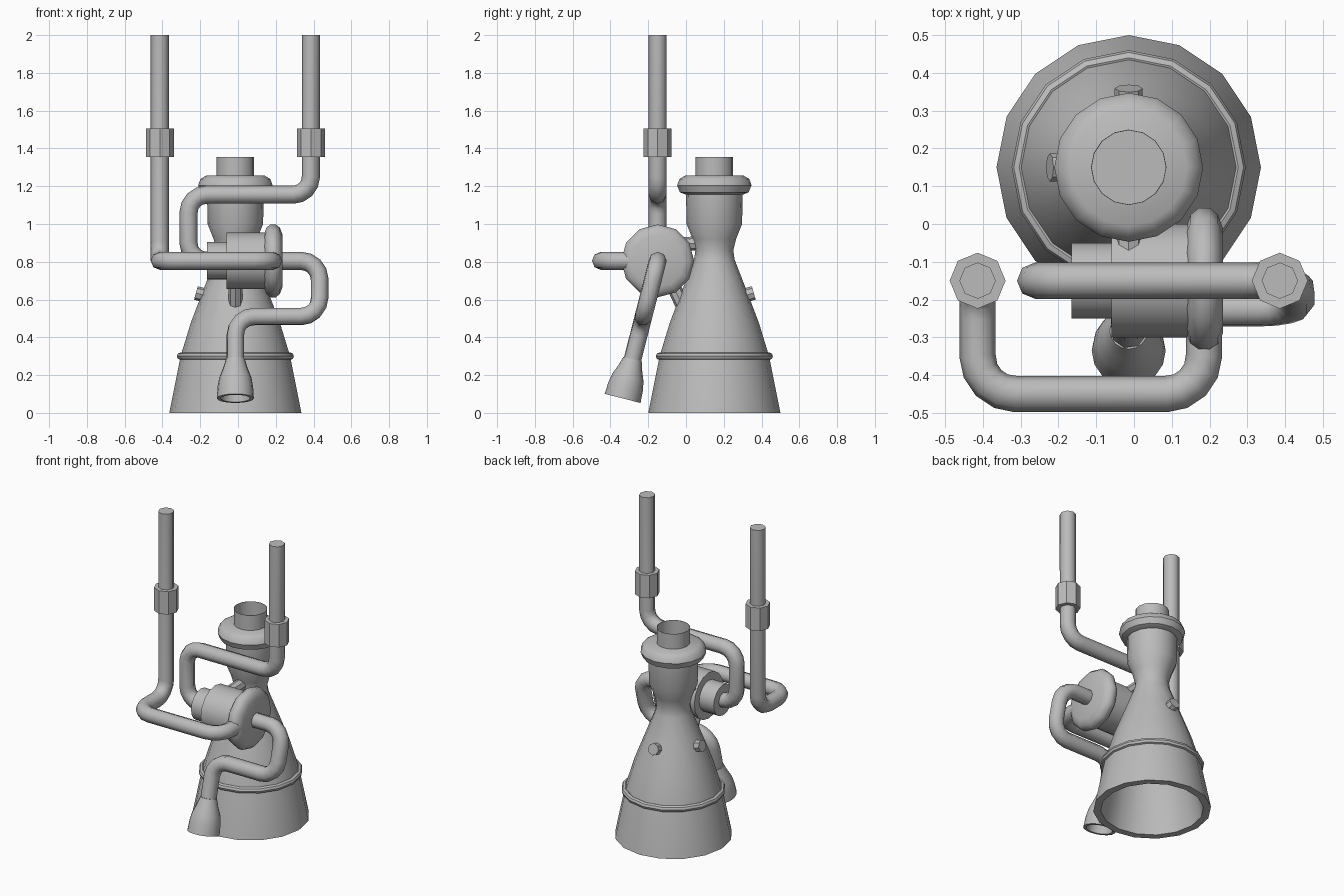
import bpy, bmesh, math
from mathutils import Vector

cube = bpy.data.objects.get("Cube")
if cube:
    bpy.data.objects.remove(cube, do_unlink=True)

# One bare metal colour for everything
metal = bpy.data.materials.new("grey_metal")
metal.use_nodes = True
GREY = (0.5, 0.5, 0.5, 1)
metal.diffuse_color = GREY
metal.node_tree.nodes["Principled BSDF"].inputs["Base Color"].default_value = GREY


def finish(obj, angle=40):
    """Select, assign the metal and smooth shallow edges."""
    bpy.ops.object.select_all(action='DESELECT')
    obj.select_set(True)
    bpy.context.view_layer.objects.active = obj
    if obj.type == 'CURVE':
        bpy.ops.object.convert(target='MESH')
        obj = bpy.context.object
    obj.data.materials.clear()
    obj.data.materials.append(metal)
    bpy.ops.object.shade_smooth_by_angle(angle=math.radians(angle))
    return obj


def lathe(name, profile, origin, axis=(0, 0, 1), sides=16):
    """Revolve (radius, height) points about an axis through origin."""
    rot = Vector((0, 0, 1)).rotation_difference(Vector(axis)).to_matrix()
    bm = bmesh.new()
    rings = []
    for r, h in profile:
        count = sides if r > 0 else 1
        ring = []
        for i in range(count):
            a = math.tau * i / sides
            p = Vector((r * math.cos(a), r * math.sin(a), h))
            ring.append(bm.verts.new(rot @ p + Vector(origin)))
        rings.append(ring)
    for low, high in zip(rings, rings[1:]):
        for i in range(sides):
            j = (i + 1) % sides
            quad = [low[i % len(low)], low[j % len(low)],
                    high[j % len(high)], high[i % len(high)]]
            bm.faces.new(list(dict.fromkeys(quad)))
    bmesh.ops.recalc_face_normals(bm, faces=bm.faces)
    mesh = bpy.data.meshes.new(name)
    bm.to_mesh(mesh)
    bm.free()
    obj = bpy.data.objects.new(name, mesh)
    bpy.context.collection.objects.link(obj)
    return finish(obj)


def drum(name, radius, start, end, sides=16):
    """Solid cylinder between two points."""
    axis = Vector(end) - Vector(start)
    length = axis.length
    return lathe(name, [(0, 0), (radius, 0), (radius, length), (0, length)],
                 start, axis, sides)


def pipe(name, corners, radius=0.048, bend=0.1, steps=4):
    """Octagonal pipe with rounded corners."""
    pts = [Vector(c) for c in corners]
    path = [pts[0]]
    for before, corner, after in zip(pts, pts[1:], pts[2:]):
        a = corner + (before - corner).normalized() * bend
        b = corner + (after - corner).normalized() * bend
        centre = a + b - corner
        for k in range(steps + 1):
            t = math.pi / 2 * k / steps
            path.append(centre + (a - centre) * math.cos(t) + (b - centre) * math.sin(t))
    path.append(pts[-1])
    curve = bpy.data.curves.new(name, 'CURVE')
    curve.dimensions = '3D'
    curve.bevel_depth = radius
    curve.bevel_resolution = 2
    curve.use_fill_caps = True
    spline = curve.splines.new('POLY')
    spline.points.add(len(path) - 1)
    for sp, p in zip(spline.points, path):
        sp.co = (*p, 1)
    obj = bpy.data.objects.new(name, curve)
    bpy.context.collection.objects.link(obj)
    return finish(obj, 50)


CX, CY = -0.014, 0.15        # main nozzle axis
PY, PZ = -0.15, 0.805        # pump axis
base = (CX, CY, 0)

# Main nozzle and combustion chamber, hollow from below
outer = [(0.35, 0), (0.29, 0.3), (0.235, 0.48), (0.17, 0.65), (0.108, 0.81),
         (0.1, 0.86), (0.115, 0.92), (0.147, 1.0), (0.15, 1.17)]
inner = [(0, 0.86), (0.06, 0.8), (0.125, 0.65), (0.19, 0.48), (0.245, 0.3), (0.305, 0)]
lathe("main_nozzle", [(0, 1.17)] + outer[::-1] + inner[::-1] + [], base)

# Stiffening ring round the nozzle
ring = [(0.29 + 0.02 * math.cos(math.tau * k / 8), 0.3 + 0.02 * math.sin(math.tau * k / 8))
        for k in range(9)]
lathe("nozzle_ring", ring, base)

# Rounded collar and open inlet on top of the chamber
lathe("chamber_collar", [(0, 1.155), (0.15, 1.155), (0.182, 1.168), (0.197, 1.205),
                         (0.185, 1.238), (0.155, 1.256), (0, 1.258)], base)
lathe("inlet_tube", [(0.1, 1.25), (0.1, 1.355), (0.098, 1.355), (0.098, 1.262), (0, 1.262)],
      base)

# Stub fittings on the nozzle side and back
for name, d in (("right_stub", Vector((-1, 0, 0.28))), ("back_stub", Vector((0, 1, 0.28)))):
    d.normalize()
    tip = Vector((CX, CY, 0.635)) + Vector((d.x, d.y, 0)) * 0.217
    drum(name, 0.037, tip - d * 0.1, tip, 8)

# Turbopump: body, rear cap, rounded front disc
drum("pump_body", 0.15, (-0.06, PY, PZ), (0.16, PY, PZ))
drum("pump_cap", 0.1, (-0.165, PY, PZ), (-0.05, PY, PZ))
lathe("pump_disc", [(0, 0.138), (0.14, 0.138), (0.175, 0.15), (0.193, 0.172), (0.193, 0.2),
                    (0.175, 0.222), (0.14, 0.235), (0, 0.235)], (0, PY, PZ), (1, 0, 0), 12)

# Links holding the pump to the nozzle
drum("lower_link", 0.037, (CX, -0.1, 0.74), (CX, 0.0, 0.53), 8)
drum("upper_link", 0.037, (CX, -0.1, 0.89), (CX, 0.12, 0.9), 8)

# Feed pipes with octagonal couplings
RX, LX = -0.414, 0.386
pipe("right_feed_pipe", [(RX, PY, 2), (RX, PY, PZ), (RX, -0.45, PZ),
                         (0.185, -0.45, PZ), (0.185, -0.2, PZ)])
pipe("left_feed_pipe", [(LX, PY, 2), (LX, PY, 1.155), (-0.262, PY, 1.155),
                        (-0.262, PY, PZ), (-0.1, PY, PZ)], bend=0.095)
for name, x in (("right_coupling", RX), ("left_coupling", LX)):
    drum(name, 0.074, (x, PY, 1.355), (x, PY, 1.505), 8)

# Exhaust pipe in a forward-leaning plane, ending in a small open nozzle
lean = Vector((0, -0.255, -1))


def leaned(x, drop):
    return Vector((x, PY, PZ)) + lean * drop


pipe("exhaust_pipe", [leaned(0.2, 0), leaned(0.432, 0), leaned(0.432, 0.295),
                      leaned(CX, 0.295), leaned(CX, 0.56)])
lathe("exhaust_nozzle", [(0, 0), (0.05, 0), (0.065, 0.05), (0.085, 0.1), (0.094, 0.15),
                         (0.098, 0.215), (0.078, 0.215), (0.07, 0.14), (0.045, 0.07), (0, 0.05)],
      leaned(CX, 0.52), lean)
